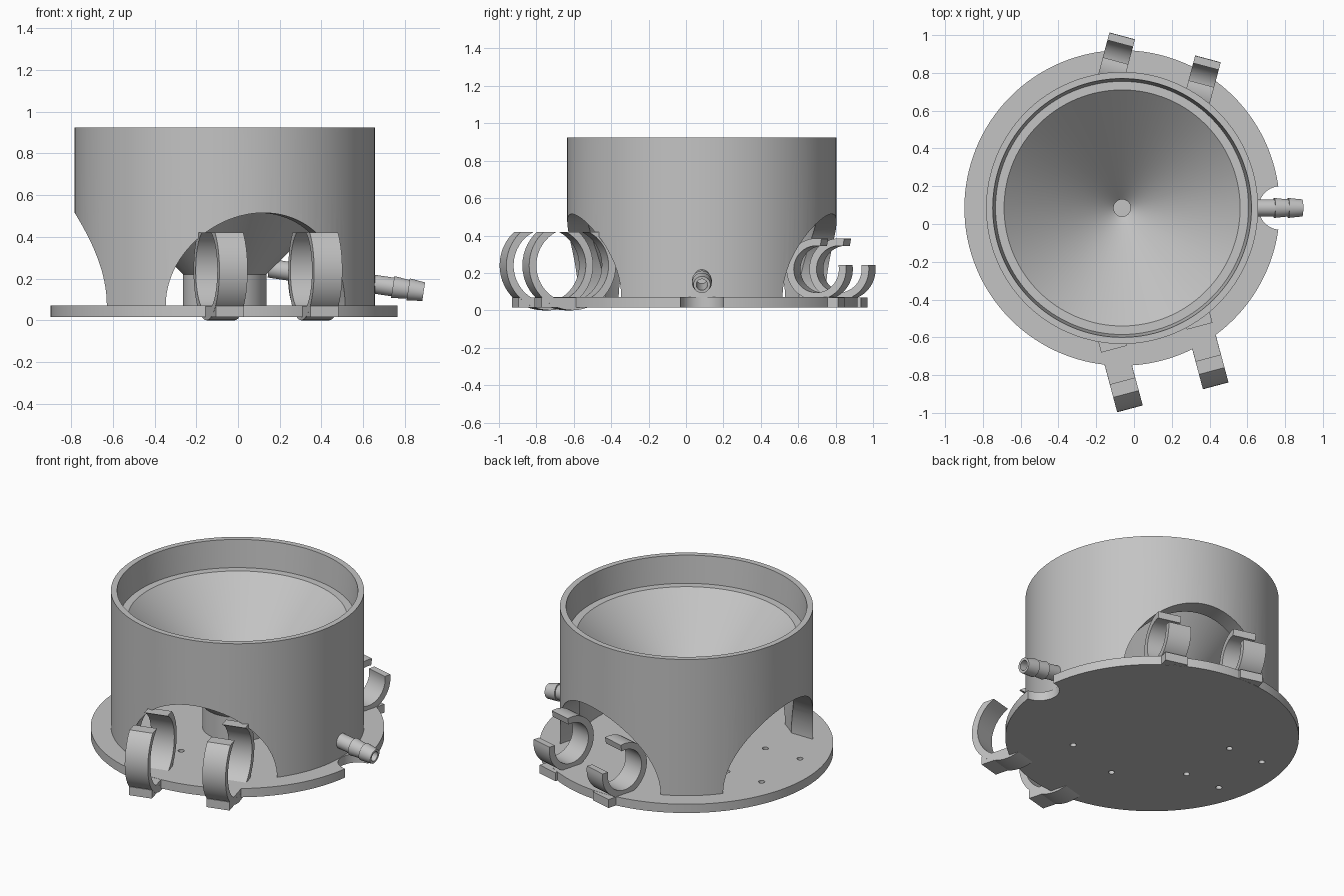
import bpy, bmesh, math
from mathutils import Matrix, Vector

if "Cube" in bpy.data.objects:
    bpy.data.objects.remove(bpy.data.objects["Cube"], do_unlink=True)

CX, CY = -0.063, 0.085           # axis of the round body
FRONT, BACK, SIDE = math.radians(-75), math.radians(75), math.pi

grey = bpy.data.materials.new("plain_grey")
grey.use_nodes = True
grey.diffuse_color = (0.55, 0.55, 0.55, 1)
grey.node_tree.nodes["Principled BSDF"].inputs["Base Color"].default_value = (0.55, 0.55, 0.55, 1)


def make_object(name, bm):
    bmesh.ops.recalc_face_normals(bm, faces=bm.faces[:])
    mesh = bpy.data.meshes.new(name)
    bm.to_mesh(mesh)
    bm.free()
    mesh.materials.append(grey)
    obj = bpy.data.objects.new(name, mesh)
    bpy.context.collection.objects.link(obj)
    return obj


def smooth(obj):
    bpy.ops.object.select_all(action='DESELECT')
    obj.select_set(True)
    bpy.context.view_layer.objects.active = obj
    bpy.ops.object.shade_smooth_by_angle(angle=math.radians(25))


def lathe(name, profile, matrix, steps=128):
    """Spin a closed (radius, height) outline about z, then place it."""
    bm = bmesh.new()
    verts = [bm.verts.new((r, 0, z)) for r, z in profile]
    edges = [bm.edges.new((v, verts[i - 1])) for i, v in enumerate(verts)]
    bmesh.ops.spin(bm, geom=verts + edges, cent=(0, 0, 0), axis=(0, 0, 1),
                   angle=math.tau, steps=steps, use_merge=False)
    bmesh.ops.remove_doubles(bm, verts=bm.verts[:], dist=1e-5)
    lone = [f for f in bm.faces if f.calc_area() < 1e-10]
    bmesh.ops.delete(bm, geom=lone, context='FACES_ONLY')
    wires = [e for e in bm.edges if not e.link_faces]
    bmesh.ops.delete(bm, geom=wires, context='EDGES')
    bmesh.ops.transform(bm, matrix=matrix, verts=bm.verts[:])
    return make_object(name, bm)


def rod(name, radius, start, end, segments=96):
    start, end = Vector(start), Vector(end)
    bm = bmesh.new()
    turn = (end - start).to_track_quat('Z', 'Y').to_matrix().to_4x4()
    bmesh.ops.create_cone(bm, cap_ends=True, segments=segments, radius1=radius, radius2=radius,
                          depth=(end - start).length,
                          matrix=Matrix.Translation((start + end) / 2) @ turn)
    return make_object(name, bm)


def cut(obj, cutters):
    bpy.context.view_layer.objects.active = obj
    for c in cutters:
        mod = obj.modifiers.new("cut", 'BOOLEAN')
        mod.operation = 'DIFFERENCE'
        mod.solver = 'EXACT'
        mod.object = c
        bpy.ops.object.modifier_apply(modifier=mod.name)
        bpy.data.objects.remove(c, do_unlink=True)


def polar(angle, radial, across, z):
    """Point given by distance out along an angle and sideways from it."""
    c, s = math.cos(angle), math.sin(angle)
    return Vector((CX + radial * c - across * s, CY + radial * s + across * c, z))


def prism(name, outline, angle, across, width):
    """Extrude a (radial, z) outline sideways."""
    bm = bmesh.new()
    face = bm.faces.new([bm.verts.new(polar(angle, r, across - width / 2, z)) for r, z in outline])
    side = polar(angle, 0, width, 0) - polar(angle, 0, 0, 0)
    new = bmesh.ops.extrude_face_region(bm, geom=[face])["geom"]
    bmesh.ops.translate(bm, vec=side, verts=[v for v in new if isinstance(v, bmesh.types.BMVert)])
    return make_object(name, bm)


def arc(center, radius, a0, a1, n=40):
    return [(center[0] + radius * math.cos(math.radians(a0 + (a1 - a0) * i / n)),
             center[1] + radius * math.sin(math.radians(a0 + (a1 - a0) * i / n))) for i in range(n + 1)]


def clip(name, angle, across, center, outer, inner, outer_span, inner_span, foot):
    ring = arc(center, outer, *outer_span) + arc(center, inner, *inner_span)[::-1]
    smooth(prism(name, ring, angle, across, 0.14))
    r0, r1 = foot
    prism(name + "_foot", [(r0, 0.016), (r1, 0.016), (r1, 0.069), (r0, 0.069)], angle, across, 0.139)


body = Matrix.Translation((CX, CY, 0))

# Base disc with side notch and screw holes
base = lathe("base_disc", [(0, 0.015), (0.835, 0.015), (0.835, 0.07), (0, 0.07)], body)
cutters = [rod("notch", 0.115, (0.775, CY, -0.1), (0.775, CY, 0.2))]
for angle, radials in ((SIDE, (0.415, 0.655)), (FRONT, (0.415,))):
    for radial in radials:
        for across in (-0.19, 0.19):
            cutters.append(rod("hole", 0.018, polar(angle, radial, across, -0.1),
                               polar(angle, radial, across, 0.2), 24))
cut(base, cutters)
smooth(base)

# Outer wall with three arches
wall = lathe("outer_wall", [(0.61, 0.069), (0.72, 0.069), (0.72, 0.925), (0.685, 0.925),
                            (0.67, 0.755), (0.625, 0.755), (0.61, 0.7)], body)
cut(wall, [rod("arch", 0.445, polar(a, 0.3, 0, 0.07), polar(a, 1.1, 0, 0.07)) for a in (FRONT, BACK, SIDE)])
smooth(wall)

# Funnel on a central column
smooth(lathe("funnel", [(0, 0.14), (0.045, 0.14), (0.045, 0.2), (0.625, 0.755), (0.65, 0.74),
                        (0.65, 0.67), (0.2, 0.22), (0.2, 0.069), (0, 0.069)], body))

# Sloping barbed drain spout
tip, root = Vector((0.89, CY, 0.137)), Vector((0.1, CY, 0.257))
place = Matrix.Translation(tip) @ (root - tip).to_track_quat('Z', 'Y').to_matrix().to_4x4()
smooth(lathe("drain_spout", [(0.03, 0), (0.045, 0), (0.053, 0.075), (0.045, 0.075), (0.053, 0.15),
                             (0.045, 0.15), (0.045, 0.75), (0.03, 0.75)], place, 48))

# Spring clips: open upward at the front, open up and outward at the back
for side, across in (("left", 0.235), ("right", -0.235)):
    clip("front_clip_" + side, FRONT, across, (0.798, 0.24), 0.24, 0.2,
         (131.4, 408.6), (115.8, 424.2), (0.72, 0.97))
    clip("back_clip_" + side, BACK, -across, (0.715, 0.22), 0.165, 0.125,
         (80, 368), (80, 370), (0.6, 0.835))
